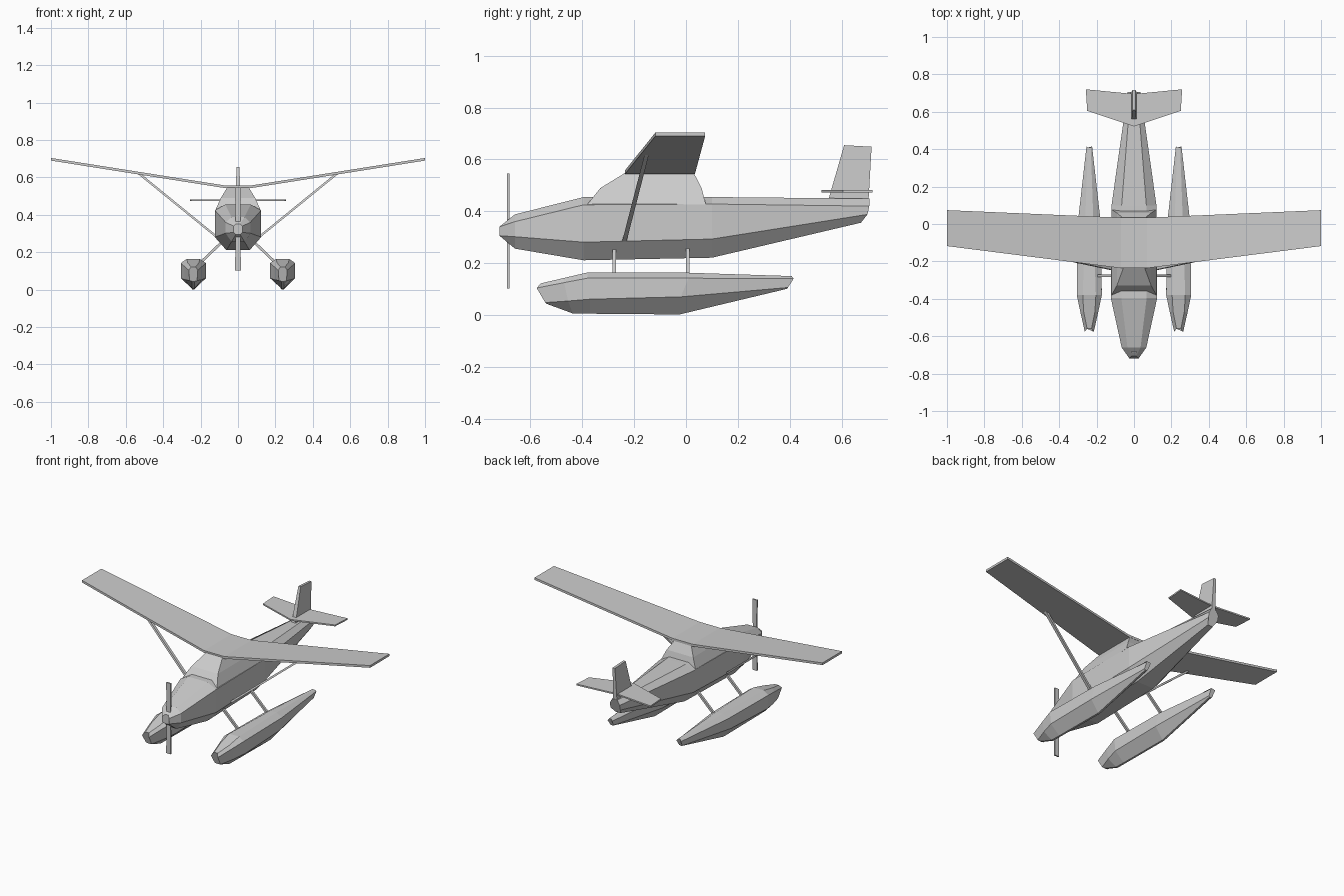
import bpy, bmesh
from mathutils import Vector

if "Cube" in bpy.data.objects:
    bpy.data.objects.remove(bpy.data.objects["Cube"])


def loft(name, rings):
    """Skin a list of equal-length closed rings and cap both ends."""
    bm = bmesh.new()
    rows = [[bm.verts.new(p) for p in r] for r in rings]
    n = len(rows[0])
    for a, b in zip(rows, rows[1:]):
        for i in range(n):
            j = (i + 1) % n
            bm.faces.new((a[i], a[j], b[j], b[i]))
    bm.faces.new(rows[0])
    bm.faces.new(rows[-1])
    bmesh.ops.recalc_face_normals(bm, faces=bm.faces)
    mesh = bpy.data.meshes.new(name)
    bm.to_mesh(mesh)
    bm.free()
    ob = bpy.data.objects.new(name, mesh)
    bpy.context.collection.objects.link(ob)
    return ob


def sym_ring(half, cx=0.0):
    """Mirror half-section points (halfwidth, y, z) about x = cx."""
    return ([(cx + w, y, z) for w, y, z in half]
            + [(cx - w, y, z) for w, y, z in reversed(half)])


def bar(name, p, q, w, d):
    """Straight strut, w across x and d along y."""
    return loft(name, [[Vector(c) + Vector((sx * w / 2, sy * d / 2, 0))
                        for sx, sy in ((-1, -1), (1, -1), (1, 1), (-1, 1))]
                       for c in (p, q)])


# fuselage: top edge, upper chine, lower chine, bottom edge per station
fuselage = [
    [(.012, -.705, .352), (.024, -.72, .340), (.024, -.72, .306), (.012, -.705, .294)],
    [(.035, -.66, .388), (.066, -.66, .360), (.066, -.66, .302), (.035, -.66, .256)],
    [(.068, -.395, .455), (.124, -.395, .425), (.124, -.395, .281), (.062, -.395, .211)],
    [(.066, .10, .455), (.120, .10, .428), (.120, .10, .293), (.060, .10, .221)],
    [(.018, .707, .449), (.034, .707, .420), (.034, .70, .388), (.018, .675, .356)],
]
loft("fuselage", [sym_ring(s) for s in fuselage])

# cabin: z, half width, front y, back y
cabin = [(.425, .121, -.382, .077), (.49, .092, -.33, .06), (.548, .057, -.235, .03)]
loft("cabin", [[(-w, f, z), (w, f, z), (w, b, z), (-w, b, z)] for z, w, f, b in cabin])

# wing: x, leading y, trailing y, underside z
wing = [(.07, -.236, .034, .543), (1.0, -.118, .074, .690)]
stations = [(-x, f, b, z) for x, f, b, z in reversed(wing)] + wing
loft("wing", [[(x, f, z), (x, b, z), (x, b, z + .014), (x, f, z + .014)]
              for x, f, b, z in stations])

# tailplane and fin
tail = [(-.25, .605, .72), (0, .522, .695), (.25, .605, .72)]
loft("tailplane", [[(x, f, .473), (x * 1.03, b, .473), (x * 1.03, b, .482), (x, f, .482)]
                   for x, f, b in tail])
loft("fin", [[(-w, f, z), (w, f, z), (w, b, z2), (-w, b, z2)]
             for w, f, b, z, z2 in ((.014, .548, .704, .44, .44), (.008, .61, .716, .655, .649))])

# propeller blade
loft("propeller", [[(-w, -.690, z), (w, -.690, z), (w, -.681, z), (-w, -.681, z)]
                   for z, w in ((.102, .016), (.323, .012), (.545, .016))])

# floats: deck edge, upper chine, lower chine, keel
float_half = [
    [(.012, -.560, .122), (.024, -.576, .104), (.020, -.543, .048), (.006, -.540, .044)],
    [(.030, -.47, .143), (.048, -.47, .125), (.048, -.455, .054), (.006, -.437, .006)],
    [(.035, -.38, .164), (.067, -.38, .142), (.067, -.37, .061), (.006, -.37, .005)],
    [(.022, .01, .163), (.061, .01, .142), (.061, -.02, .070), (.006, -.025, .002)],
    [(.008, .408, .150), (.015, .415, .140), (.012, .393, .106), (.005, .390, .101)],
]
for side, s in (("left", -1), ("right", 1)):
    loft(side + "_float", [sym_ring(r, s * .239) for r in float_half])
    bar(side + "_wing_strut", (s * .115, -.238, .283), (s * .535, -.15, .625), .018, .017)
    for end, y in (("front", -.277), ("rear", .007)):
        bar(f"{side}_{end}_float_strut", (s * .21, y, .135), (s * .075, y, .265), .02, .014)
